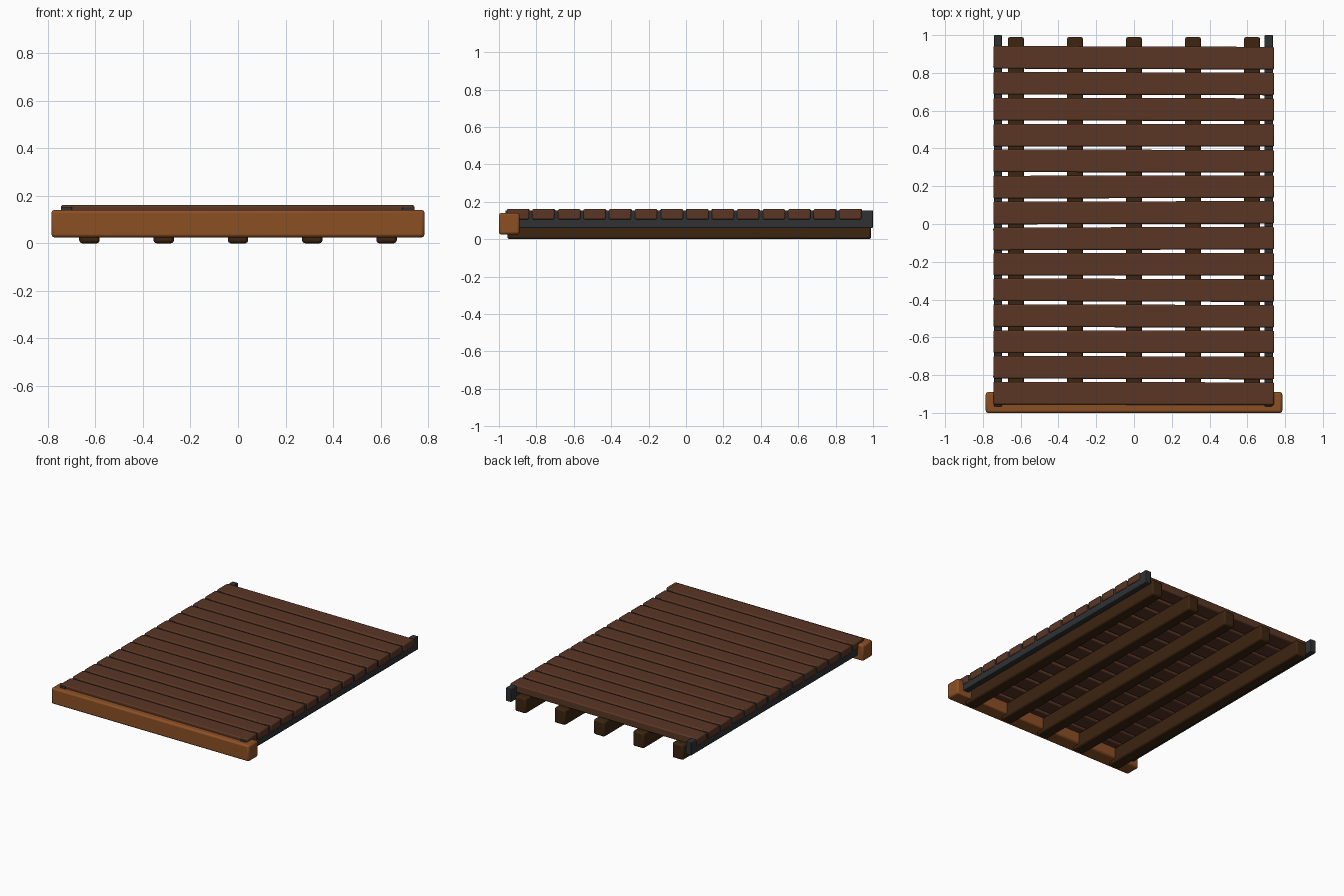
import bpy
import random
from math import radians

random.seed(4)
cube = bpy.data.objects.get("Cube")
if cube:
    bpy.data.objects.remove(cube, do_unlink=True)


def material(name, rgb):
    mat = bpy.data.materials.new(name)
    mat.use_nodes = True
    mat.diffuse_color = (*rgb, 1)
    mat.node_tree.nodes["Principled BSDF"].inputs["Base Color"].default_value = (*rgb, 1)
    return mat


plank_brown = material("plank brown", (0.1, 0.037, 0.018))
beam_orange = material("beam orange brown", (0.26, 0.08, 0.018))
joist_brown = material("joist dark brown", (0.045, 0.018, 0.005))
rail_grey = material("rail dark grey", (0.028, 0.031, 0.034))


def board(name, low, high, mat, bevel, turn=0):
    """Rounded timber filling the box between two corners."""
    centre = [(a + b) / 2 for a, b in zip(low, high)]
    bpy.ops.mesh.primitive_cube_add(size=1, location=centre)
    obj = bpy.context.object
    obj.name = name
    obj.scale = [b - a for a, b in zip(low, high)]
    bpy.ops.object.transform_apply(location=False, rotation=False, scale=True)
    obj.rotation_euler.z = turn
    obj.data.materials.append(mat)
    mod = obj.modifiers.new("rounded edges", "BEVEL")
    mod.width = bevel
    mod.segments = 2
    bpy.ops.object.shade_smooth_by_angle(angle=radians(35))
    return obj


# Front beam
board("front_beam", (-0.785, -1, 0.025), (0.785, -0.89, 0.14), beam_orange, 0.012)

# Joists beneath the deck
for i in range(5):
    x = (i - 2) * 0.3125
    board(f"joist_{i + 1}", (x - 0.043, -0.955, 0), (x + 0.043, 0.99, 0.11),
          joist_brown, 0.012)

# Side rails
for side, x in (("right", -0.72), ("left", 0.713)):
    board(f"{side}_rail", (x - 0.022, -0.965, 0.06), (x + 0.022, 1, 0.153),
          rail_grey, 0.004)

# Deck planks, laid very slightly out of square
for i in range(14):
    y = -0.897 + i * 0.1367
    board(f"plank_{i + 1}", (-0.745, y - 0.06, 0.105), (0.742, y + 0.06, 0.161),
          plank_brown, 0.008, random.uniform(-0.004, 0.004))
